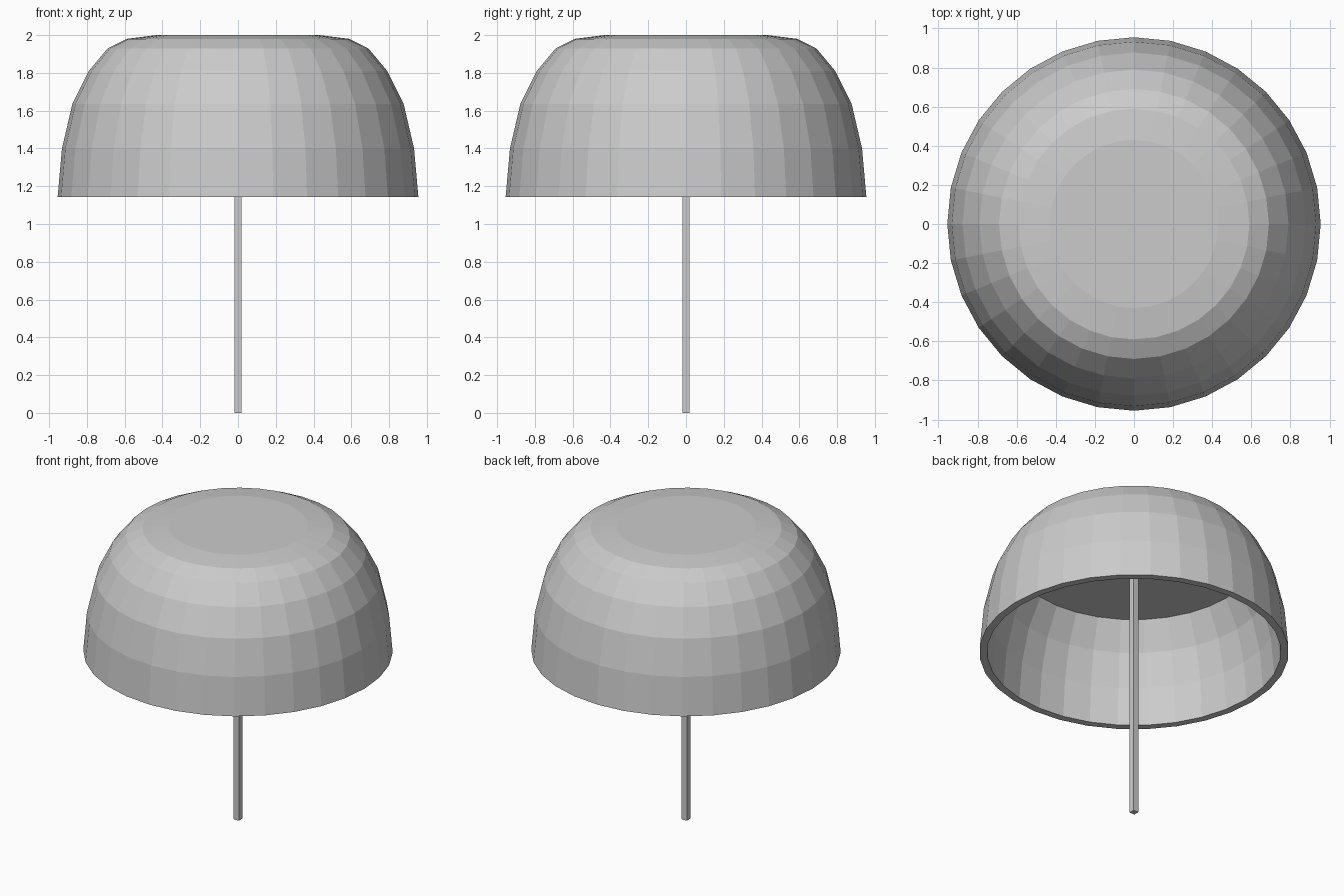
import bpy, bmesh, math

if "Cube" in bpy.data.objects:
    bpy.data.objects.remove(bpy.data.objects["Cube"])

SIDES = 32


def new_object(name, bm):
    bmesh.ops.recalc_face_normals(bm, faces=bm.faces[:])
    mesh = bpy.data.meshes.new(name)
    bm.to_mesh(mesh)
    bm.free()
    obj = bpy.data.objects.new(name, mesh)
    bpy.context.collection.objects.link(obj)
    return obj


def lathe(name, profile):
    # Revolve (radius, height) points and close both ends with flat discs
    bm = bmesh.new()
    rings = []
    for r, z in profile:
        rings.append([bm.verts.new((r * math.cos(2 * math.pi * i / SIDES),
                                    r * math.sin(2 * math.pi * i / SIDES), z))
                      for i in range(SIDES)])
    for a, b in zip(rings, rings[1:]):
        for i in range(SIDES):
            j = (i + 1) % SIDES
            bm.faces.new((a[i], a[j], b[j], b[i]))
    bm.faces.new(rings[0])
    bm.faces.new(rings[-1])
    return new_object(name, bm)


# Domed shade: outer skin from flat crown to rim, then inner wall up to ceiling
outer = [(0.43, 2.0), (0.59, 1.98), (0.69, 1.93), (0.79, 1.81),
         (0.877, 1.635), (0.932, 1.40), (0.955, 1.143)]
inner = [(0.907, 1.143), (0.885, 1.395), (0.832, 1.615), (0.74, 1.80)]
lathe("dome_shade", outer + inner)

# Square post from the ground to the ceiling of the shade
bm = bmesh.new()
bmesh.ops.create_cube(bm, size=1)
height = 1.80
bmesh.ops.scale(bm, verts=bm.verts, vec=(0.038, 0.038, height))
bmesh.ops.translate(bm, verts=bm.verts, vec=(0, 0, height / 2))
new_object("post", bm)
